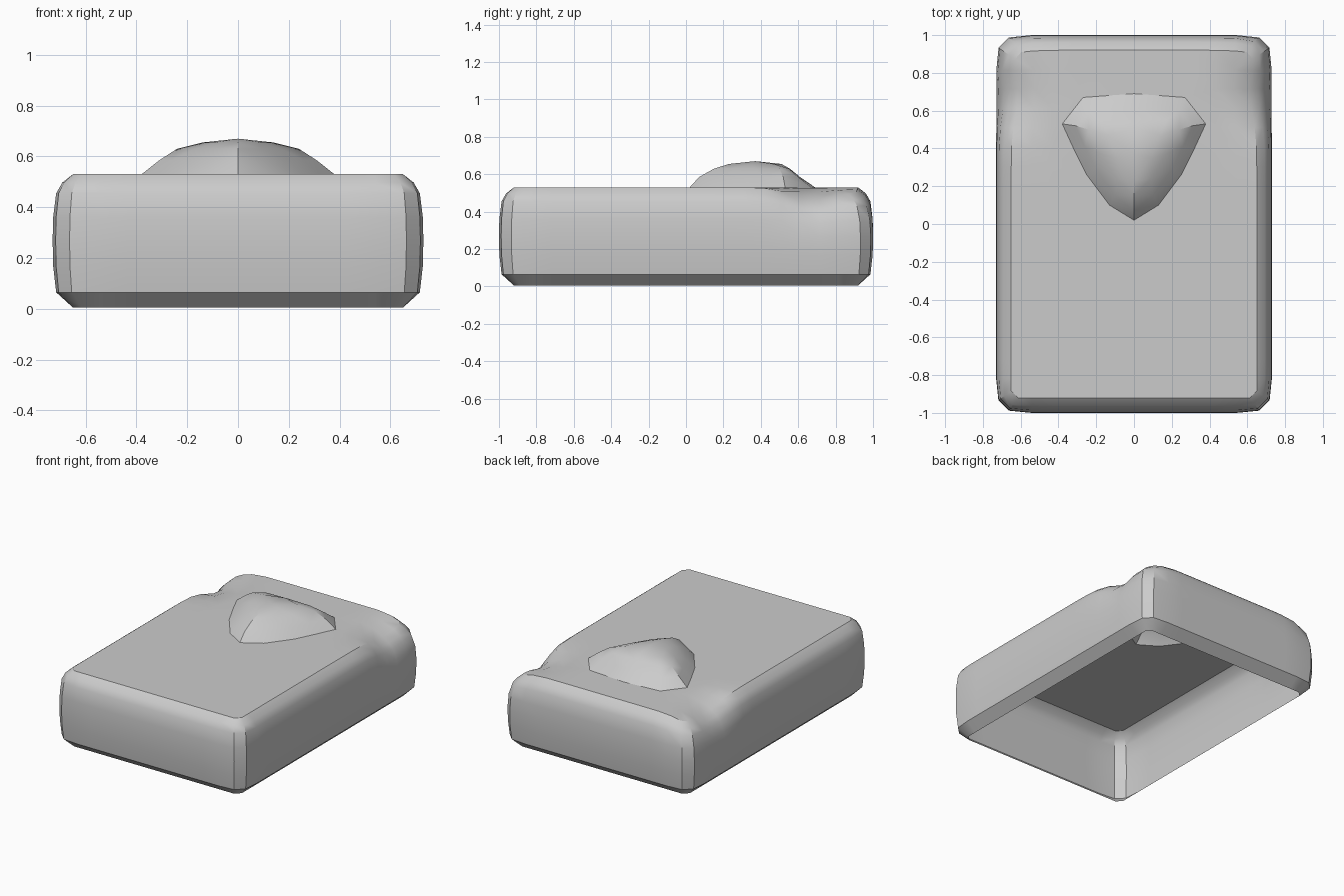
import bpy, bmesh, math
from mathutils import Vector
from mathutils.geometry import delaunay_2d_cdt

if "Cube" in bpy.data.objects:
    bpy.data.objects.remove(bpy.data.objects["Cube"])

HX, HY, TOP, CUT = 0.65, 0.92, 0.53, 0.035

# contours of the raised mound: height, then right-half points front to back
CONTOURS = [
    (0.53, [(0, .02), (.13, .10), (.25, .26), (.32, .40), (.38, .53), (.27, .67), (0, .69)]),
    (0.585, [(0, .07), (.10, .15), (.20, .29), (.26, .41), (.31, .52), (.24, .60), (0, .61)]),
    (0.63, [(0, .15), (.09, .24), (.17, .37), (.24, .50), (.17, .55), (0, .555)]),
    (0.655, [(0, .23), (.09, .35), (.14, .47), (0, .51)]),
]

# side profile: outward offset, height
PROFILE = [(.042, .497), (.066, .455), (.078, .36), (.08, .27), (.078, .17), (.066, .065), (0, .005)]


def steps(half, n):
    return [-half + 2 * half * i / n for i in range(n + 1)]


def dent(co):
    """Soft dips in the long top edges near the back, and sagging back corners."""
    for s in (-1, 1):
        d2 = ((co.x - s * .68) / .14) ** 2 + ((co.y - .68) / .16) ** 2 + ((co.z - .53) / .17) ** 2
        c2 = ((co.x - s * .68) / .12) ** 2 + ((co.y - .95) / .14) ** 2 + ((co.z - .53) / .14) ** 2
        w, c = math.exp(-d2), math.exp(-c2)
        co.x -= s * (.035 * w + .02 * c)
        co.y -= .015 * c
        co.z -= .065 * w + .03 * c


# flat top points with cut corners, plus the mound contours
pts, heights, edges = [], [], []
for x in steps(HX, 12):
    for y in steps(HY, 18):
        corner = abs(x) > HX - .01 and abs(y) > HY - .01
        if not corner and (abs(x) > .41 or y < -.02 or y > .73):
            pts.append(Vector((x, y)))
            heights.append(TOP)
for sx in (-1, 1):
    for sy in (-1, 1):
        pts += [Vector((sx * (HX - CUT), sy * HY)), Vector((sx * HX, sy * (HY - CUT)))]
        heights += [TOP] * 2
for z, half in CONTOURS:
    ring = half + [(-x, y) for x, y in half[-2:0:-1]]
    start, n = len(pts), len(ring)
    pts += [Vector(p) for p in ring]
    heights += [z] * n
    edges += [(start + i, start + (i + 1) % n) for i in range(n)]
pts.append(Vector((0, .37)))
heights.append(.67)

res = delaunay_2d_cdt(pts, edges, [], 0, 1e-5)
bm = bmesh.new()
verts = [bm.verts.new((co.x, co.y, heights[orig[0]])) for co, orig in zip(res[0], res[3])]
for f in res[2]:
    bm.faces.new([verts[i] for i in f])


def outward(co):
    """Direction in which a rim point is offset; slanted at the cut corners."""
    ax, ay = abs(co.x), abs(co.y)
    on_x, on_y = ax > HX - 1e-3, ay > HY - 1e-3
    near = (ax > HX - CUT - 1e-3) and (ay > HY - CUT - 1e-3)
    d = (.85, .6) if near and on_x else (.6, .85) if near else (1, 0) if on_x else (0, 1)
    return Vector((math.copysign(d[0], co.x), math.copysign(d[1], co.y), 0))


# walls and lower lip, lofted ring by ring; the underside stays open
rim = {v for e in bm.edges if e.is_boundary for v in e.verts}
prev = rim = sorted(rim, key=lambda v: math.atan2(v.co.y, v.co.x))
base = [(v.co.copy(), outward(v.co)) for v in rim]
for off, z in PROFILE:
    ring = []
    for co, d in base:
        p = co + d * off
        ring.append(bm.verts.new((p.x, p.y, z)))
    for i in range(len(ring)):
        j = (i + 1) % len(ring)
        bm.faces.new((prev[i], ring[i], ring[j], prev[j]))
    prev = ring

for v in bm.verts:
    dent(v.co)
bmesh.ops.recalc_face_normals(bm, faces=bm.faces)
# make the open shell face outward
if max(bm.faces, key=lambda f: f.calc_center_median().z).normal.z < 0:
    bmesh.ops.reverse_faces(bm, faces=bm.faces)

me = bpy.data.meshes.new("draped_cover")
bm.to_mesh(me)
bm.free()
cover = bpy.data.objects.new("draped_cover", me)
bpy.context.collection.objects.link(cover)
bpy.context.view_layer.objects.active = cover
cover.select_set(True)
bpy.ops.object.shade_smooth_by_angle(angle=math.radians(30))
